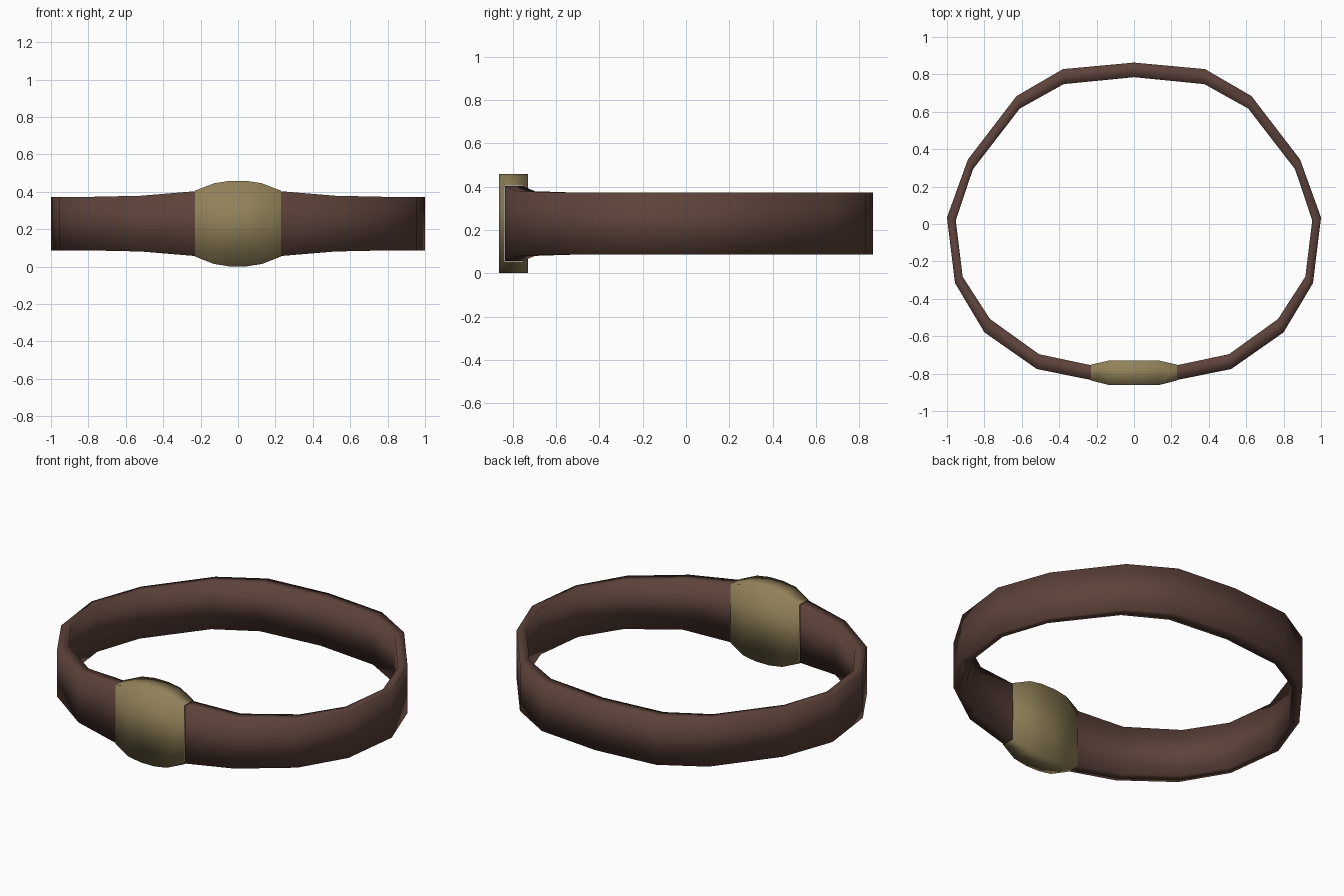
import bpy

if "Cube" in bpy.data.objects:
    bpy.data.objects.remove(bpy.data.objects["Cube"])

ZC = 0.23  # mid height of the whole band


def material(name, rgb):
    m = bpy.data.materials.new(name)
    m.diffuse_color = (*rgb, 1)
    m.use_nodes = True
    m.node_tree.nodes["Principled BSDF"].inputs["Base Color"].default_value = m.diffuse_color
    return m


def sweep(name, stations, mat):
    """Box section swept through stations (outer xy, inner xy, half height)."""
    verts, faces = [], []
    for (ox, oy), (ix, iy), h in stations:
        verts += [(ox, oy, ZC - h), (ox, oy, ZC + h),
                  (ix, iy, ZC + h), (ix, iy, ZC - h)]
    for s in range(len(stations) - 1):
        for k in range(4):
            a, b = 4 * s + k, 4 * s + (k + 1) % 4
            faces.append((a, a + 4, b + 4, b))
    me = bpy.data.meshes.new(name)
    me.from_pydata(verts, [], faces)
    me.materials.append(mat)
    me.shade_smooth()
    ob = bpy.data.objects.new(name, me)
    bpy.context.collection.objects.link(ob)
    return ob


def mirrored(half):
    """Add the x-mirrored stations; the last one may lie on the centre line."""
    flip = [((-o[0], o[1]), (-i[0], i[1]), h) for o, i, h in reversed(half)]
    return half + (flip[1:] if half[-1][0][0] == 0 else flip)


leather = material("dark brown leather", (0.109, 0.055, 0.042))
brass = material("dull brass", (0.285, 0.22, 0.10))

# Strap: right half from the plate round to the middle of the back
strap = [
    ((0.23, -0.834), (0.23, -0.755), 0.173),
    ((0.52, -0.775), (0.508, -0.696), 0.149),
    ((0.80, -0.579), (0.77, -0.508), 0.143),
    ((0.957, -0.316), (0.916, -0.282), 0.143),
    ((1.0, 0.035), (0.953, 0.02), 0.143),
    ((0.888, 0.345), (0.861, 0.293), 0.143),
    ((0.628, 0.684), (0.611, 0.617), 0.143),
    ((0.38, 0.828), (0.376, 0.748), 0.143),
    ((0, 0.863), (0, 0.785), 0.143),
]
sweep("strap", mirrored(strap), leather)

# Bulging front plate between the strap ends
plate = [
    ((-0.23, -0.837), (-0.23, -0.752), 0.176),
    ((-0.13, -0.862), (-0.13, -0.729), 0.215),
    ((-0.045, -0.862), (-0.045, -0.729), 0.229),
]
sweep("front_plate", mirrored(plate), brass)
